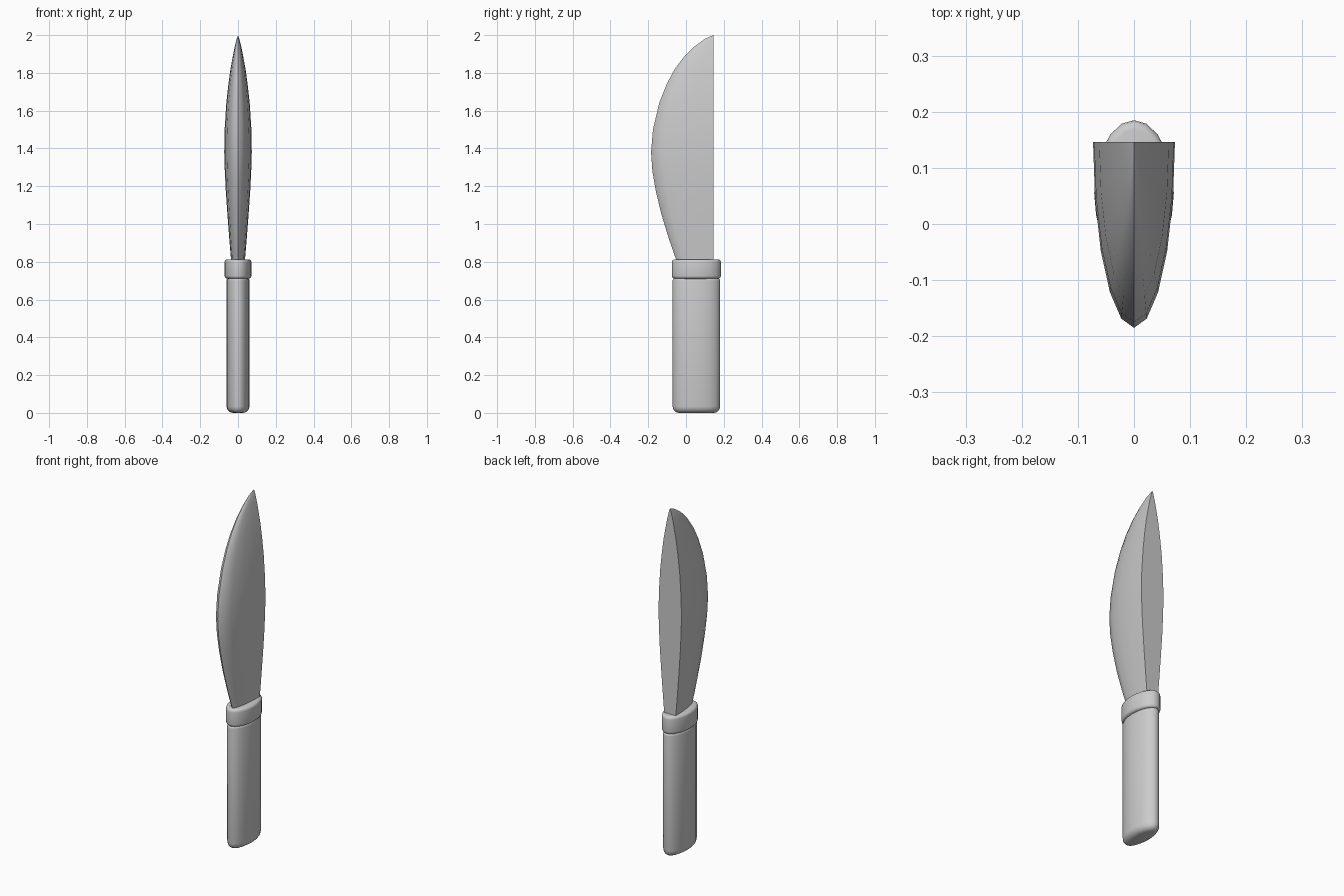
import bpy, bmesh, math

if "Cube" in bpy.data.objects:
    bpy.data.objects.remove(bpy.data.objects["Cube"])


def loft(name, rings, angle):
    """Skin a stack of equal-length rings, cap both ends, weld collapsed points."""
    bm = bmesh.new()
    rows = [[bm.verts.new(p) for p in ring] for ring in rings]
    n = len(rows[0])
    for a, b in zip(rows, rows[1:]):
        for i in range(n):
            j = (i + 1) % n
            bm.faces.new((a[i], a[j], b[j], b[i]))
    bm.faces.new(rows[0][::-1])
    bm.faces.new(rows[-1])
    bmesh.ops.remove_doubles(bm, verts=bm.verts[:], dist=0.0005)
    bmesh.ops.dissolve_degenerate(bm, edges=bm.edges[:], dist=0.0001)
    bmesh.ops.recalc_face_normals(bm, faces=bm.faces[:])
    mesh = bpy.data.meshes.new(name)
    bm.to_mesh(mesh)
    bm.free()
    obj = bpy.data.objects.new(name, mesh)
    bpy.context.collection.objects.link(obj)
    bpy.ops.object.select_all(action='DESELECT')
    bpy.context.view_layer.objects.active = obj
    obj.select_set(True)
    bpy.ops.object.shade_smooth_by_angle(angle=math.radians(angle))
    return obj


def oval(rx, ry, z, cy=0.055, sides=20):
    return [(rx * math.sin(2 * math.pi * i / sides),
             cy - ry * math.cos(2 * math.pi * i / sides), z) for i in range(sides)]


def rounded_oval(name, rx, ry, z0, z1, r0, r1, steps=4):
    """Upright oval bar with rounded bottom (r0) and top (r1) rims."""
    rings = []
    for k in range(steps + 1):
        a = math.pi / 2 * k / steps
        d = r0 * (1 - math.sin(a))
        rings.append(oval(rx - d, ry - d, z0 + r0 * (1 - math.cos(a))))
    for k in range(steps + 1):
        a = math.pi / 2 * k / steps
        d = r1 * (1 - math.cos(a))
        rings.append(oval(rx - d, ry - d, z1 - r1 * (1 - math.sin(a))))
    return loft(name, rings, 40)


# handle and collar
rounded_oval("handle", 0.061, 0.126, 0.0, 0.712, 0.035, 0.012)
rounded_oval("collar", 0.071, 0.130, 0.71, 0.813, 0.016, 0.016)

# blade: half-oval sections with a flat back (z, cutting edge y, half thickness)
BACK = 0.146
stations = [(0.76, -0.035, 0.033), (0.81, -0.052, 0.037), (0.92, -0.090, 0.046),
            (1.05, -0.130, 0.056), (1.18, -0.161, 0.065), (1.28, -0.178, 0.070),
            (1.38, -0.185, 0.073), (1.50, -0.175, 0.071), (1.64, -0.142, 0.062),
            (1.74, -0.103, 0.051), (1.82, -0.060, 0.040), (1.89, -0.007, 0.027),
            (1.94, 0.045, 0.017), (1.98, 0.100, 0.007), (2.00, 0.145, 0.0)]
sections = []
for z, edge, half in stations:
    depth = BACK - edge
    arc = [math.radians(18 * k) for k in range(-5, 6)]
    ring = [(half * math.sin(a), BACK - depth * math.cos(a), z) for a in arc]
    sections.append(ring + [(0, BACK, z)])
loft("blade", sections, 45)
